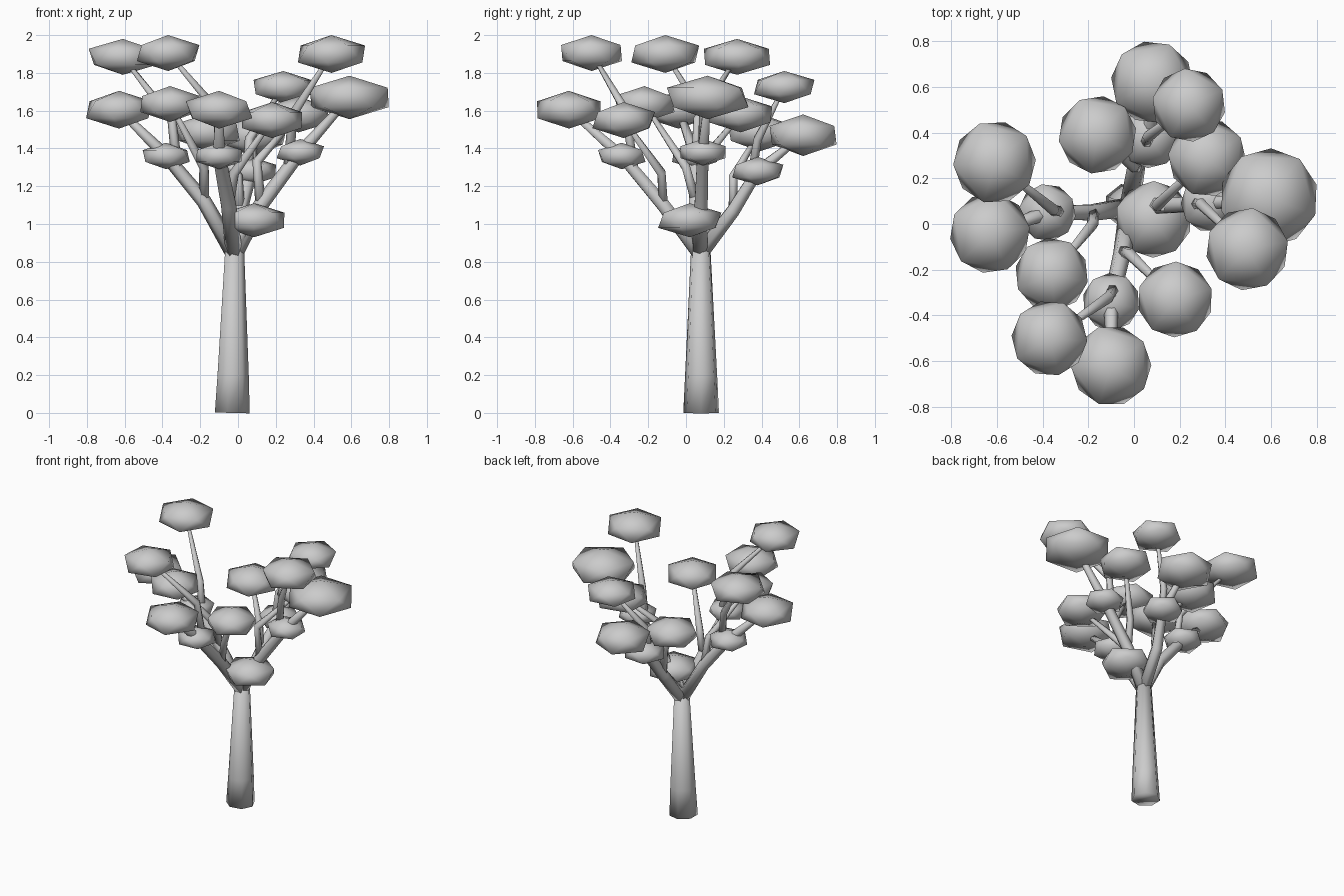
import bpy, bmesh
from math import pi, sin, cos
from mathutils import Vector, Matrix

cube = bpy.data.objects.get("Cube")
if cube:
    bpy.data.objects.remove(cube)

GREY = (0.6, 0.6, 0.6, 1)
mat = bpy.data.materials.new("light_grey")
mat.use_nodes = True
mat.diffuse_color = GREY
mat.node_tree.nodes["Principled BSDF"].inputs["Base Color"].default_value = GREY


def finish(name, bm):
    bmesh.ops.recalc_face_normals(bm, faces=bm.faces)
    for f in bm.faces:
        f.smooth = True
    me = bpy.data.meshes.new(name)
    bm.to_mesh(me)
    bm.free()
    me.materials.append(mat)
    ob = bpy.data.objects.new(name, me)
    bpy.context.collection.objects.link(ob)
    return ob


def tube(name, points, radii, sides=6):
    """Tapered tube through the points, with closed ends."""
    bm = bmesh.new()
    pts = [Vector(p) for p in points]
    rings = []
    for i, p in enumerate(pts):
        d = pts[min(i + 1, len(pts) - 1)] - pts[max(i - 1, 0)]
        rot = Vector((0, 0, 1)).rotation_difference(d)
        rings.append([bm.verts.new(p + rot @ Vector((cos(a), sin(a), 0)) * radii[i])
                      for a in (2 * pi * k / sides for k in range(sides))])
    for lo, hi in zip(rings, rings[1:]):
        for k in range(sides):
            n = (k + 1) % sides
            bm.faces.new((lo[k], lo[n], hi[n], hi[k]))
    bm.faces.new(rings[0])
    bm.faces.new(rings[-1])
    return finish(name, bm)


def leaf_clump(name, centre, radius, half_height, turn):
    """Flattened low-poly ball of leaves."""
    bm = bmesh.new()
    bmesh.ops.create_icosphere(bm, subdivisions=1, radius=1)
    wide = radius / 0.89
    m = (Matrix.Translation(centre) @ Matrix.Rotation(turn, 4, 'Z')
         @ Matrix.Diagonal((wide, wide, half_height, 1)))
    bmesh.ops.transform(bm, matrix=m, verts=bm.verts)
    return finish(name, bm)


# Trunk
tube("trunk", [(-.035, .08, 0), (-.03, .08, .2), (-.02, .078, .88)],
     [.097, .087, .052], 7)

# Each limb: inner knot, low clump, outer tip clump, side twig clump, high twig clump
# Clumps are (centre, radius, half height)
LIMBS = {
    "left": dict(
        knot=(.12, .08, 1.1),
        low=((.33, .09, 1.38), .125, .07),
        tip=((.59, .115, 1.67), .215, .115),
        side=((.32, .29, 1.58), .17, .095), side_bend=(.1, .08, 1.33),
        high=((.495, -.11, 1.90), .18, .10), high_bend=(.29, .09, 1.58)),
    "right": dict(
        knot=(-.18, .05, 1.12),
        low=((-.38, .05, 1.36), .125, .07),
        tip=((-.63, -.04, 1.605), .175, .10),
        side=((-.36, -.22, 1.635), .16, .095), side_bend=(-.18, .0, 1.3),
        high=((-.61, .27, 1.885), .18, .095), high_bend=(-.35, .06, 1.55)),
    "front": dict(
        knot=(-.05, -.12, 1.1),
        low=((-.10, -.34, 1.36), .125, .07),
        tip=((-.10, -.62, 1.605), .175, .10),
        side=((.18, -.33, 1.55), .165, .095), side_bend=(-.02, -.13, 1.27),
        high=((-.37, -.50, 1.905), .165, .095), high_bend=(-.11, -.32, 1.6)),
    "back": dict(
        knot=(.01, .25, 1.07),
        low=((.07, .38, 1.28), .135, .075),
        tip=((.08, .62, 1.47), .18, .11),
        side=((-.16, .39, 1.485), .17, .10), side_bend=(.0, .25, 1.25),
        high=((.24, .52, 1.725), .16, .085), high_bend=(.06, .38, 1.45)),
}

fork = (-.02, .075, .84)
for n, (side, p) in enumerate(LIMBS.items()):
    knot, low, tip = p["knot"], p["low"][0], p["tip"][0]
    tube(side + "_limb", [fork, knot, low, tip], [.045, .04, .034, .018])
    # Twigs leave the limb, rise, then bend out to their clump
    tube(side + "_side_twig", [knot, p["side_bend"], p["side"][0]], [.028, .026, .012])
    start = Vector(knot).lerp(Vector(low), .7)
    tube(side + "_high_twig", [start, p["high_bend"], p["high"][0]], [.028, .025, .01])
    for k, part in enumerate(("low", "tip", "side", "high")):
        leaf_clump(f"{side}_{part}_leaves", *p[part], turn=.5 * n + .9 * k)

# Lowest clump on a short stub above the fork
tube("low_stub", [fork, (.02, .06, .95), (.08, .03, 1.02)], [.04, .034, .02])
leaf_clump("low_leaves", (.085, .02, 1.02), .167, .09, .3)
